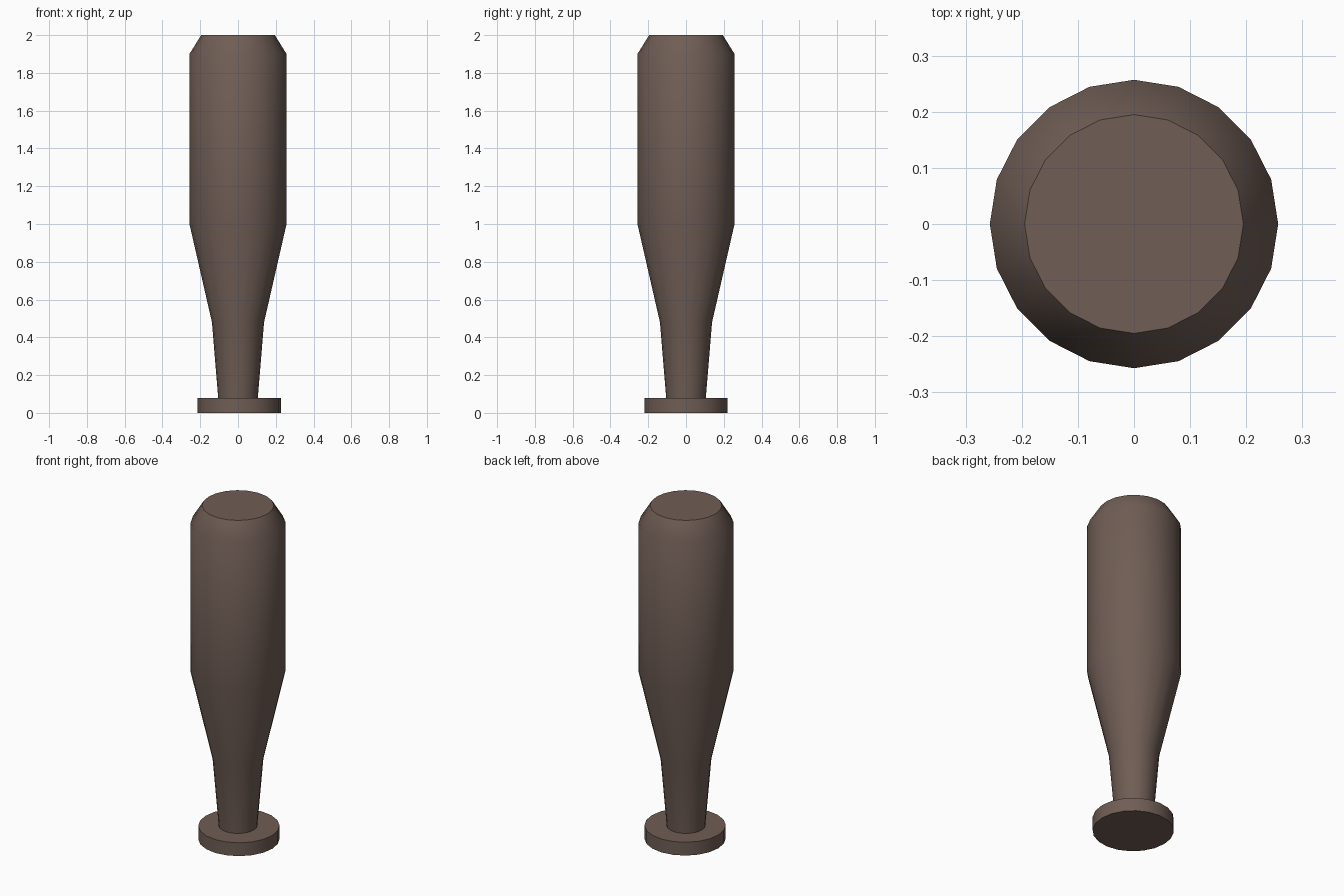
import bpy, bmesh, math

if "Cube" in bpy.data.objects:
    bpy.data.objects.remove(bpy.data.objects["Cube"])

SIDES = 20

wood = bpy.data.materials.new("dark_wood")
wood.diffuse_color = (0.16, 0.11, 0.09, 1)
wood.use_nodes = True
wood.node_tree.nodes["Principled BSDF"].inputs["Base Color"].default_value = wood.diffuse_color


def lathe(name, profile, x=0.0):
    """Closed solid of revolution from (radius, height) pairs, bottom to top."""
    bm = bmesh.new()
    rings = []
    for r, z in profile:
        angles = [2 * math.pi * i / SIDES for i in range(SIDES)]
        rings.append([bm.verts.new((r * math.cos(a), r * math.sin(a), z)) for a in angles])
    for low, high in zip(rings, rings[1:]):
        for i in range(SIDES):
            j = (i + 1) % SIDES
            bm.faces.new((low[i], low[j], high[j], high[i]))
    bm.faces.new(rings[0][::-1])
    bm.faces.new(rings[-1])
    mesh = bpy.data.meshes.new(name)
    bm.to_mesh(mesh)
    bm.free()
    mesh.materials.append(wood)
    obj = bpy.data.objects.new(name, mesh)
    obj.location.x = x
    bpy.context.collection.objects.link(obj)
    bpy.ops.object.select_all(action='DESELECT')
    obj.select_set(True)
    bpy.context.view_layer.objects.active = obj
    bpy.ops.object.shade_smooth_by_angle(angle=math.radians(40))
    return obj


# Handle flaring into the barrel, with a chamfered tip
lathe("bat_body", [(0.105, 0.08), (0.138, 0.48), (0.257, 1.0), (0.257, 1.9), (0.195, 2.0)])

# Disc at the end of the handle, very slightly off centre
lathe("end_knob", [(0.221, 0.0), (0.221, 0.08)], x=0.006)
